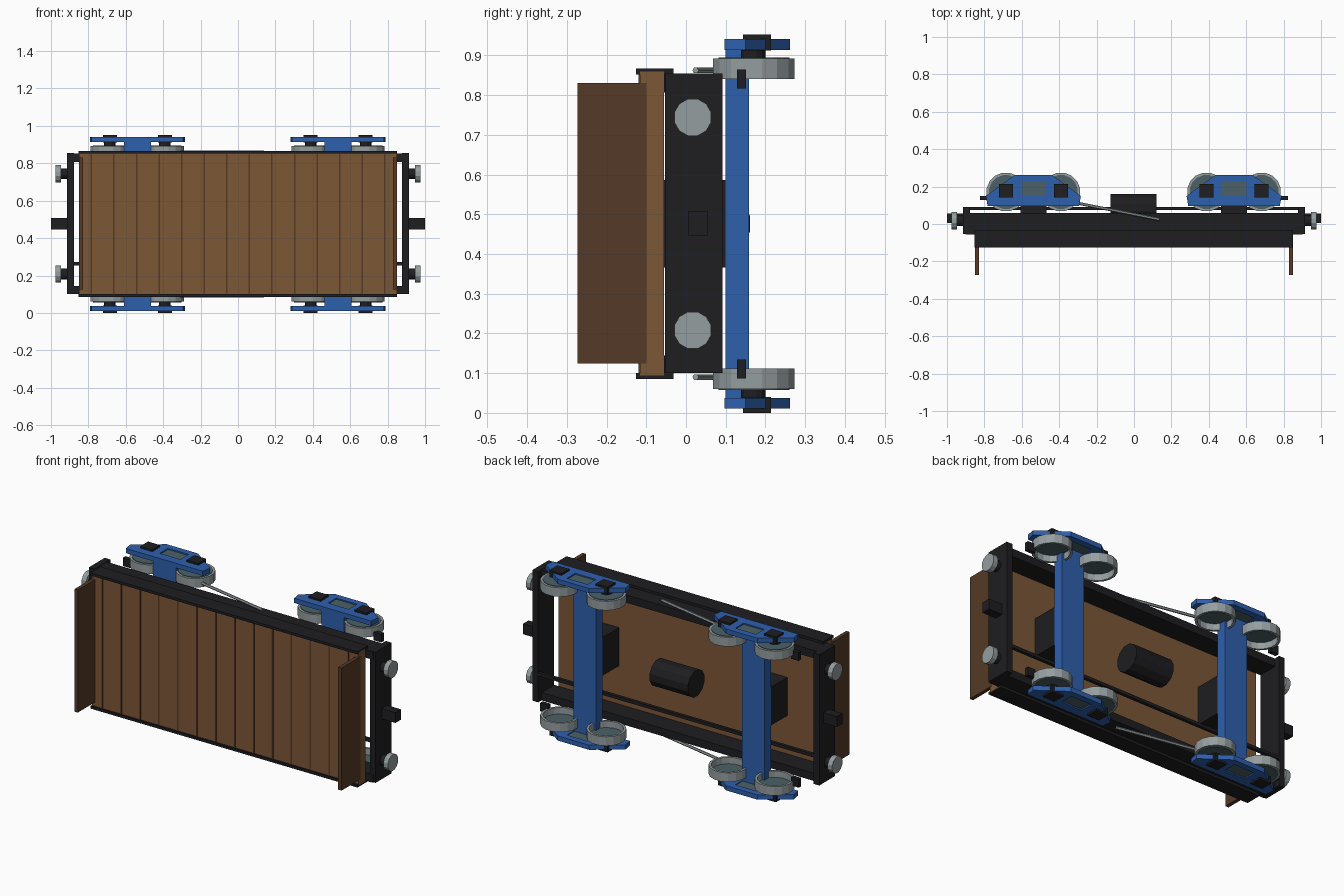
import bpy, bmesh, math
from mathutils import Vector, Matrix

if "Cube" in bpy.data.objects:
    bpy.data.objects.remove(bpy.data.objects["Cube"])

ZC = 0.476  # mid-plane of the wagon's width


def mat(name, r, g, b):
    m = bpy.data.materials.new(name)
    m.diffuse_color = (r, g, b, 1)
    m.use_nodes = True
    m.node_tree.nodes["Principled BSDF"].inputs["Base Color"].default_value = m.diffuse_color
    return m


WOOD = mat("wood", .2, .095, .037)
DARK_WOOD = mat("dark_wood", .09, .042, .02)
BLACK = mat("black_iron", .013, .013, .015)
BLUE = mat("blue_paint", .027, .115, .42)
STEEL = mat("steel", .3, .34, .35)
SLATE = mat("slate", .07, .12, .135)


def finish(name, bm, m):
    bmesh.ops.recalc_face_normals(bm, faces=bm.faces)
    me = bpy.data.meshes.new(name)
    bm.to_mesh(me)
    bm.free()
    me.materials.append(m)
    ob = bpy.data.objects.new(name, me)
    bpy.context.collection.objects.link(ob)
    return ob


def box(name, x, y, z, m):
    """Box from (min, max) ranges."""
    bm = bmesh.new()
    r = [sorted(v) for v in (x, y, z)]
    mx = Matrix.Translation([(a + b) / 2 for a, b in r]) @ Matrix.Diagonal([b - a for a, b in r] + [1])
    bmesh.ops.create_cube(bm, size=1, matrix=mx)
    return finish(name, bm, m)


def rod(name, p, q, rad, n, m):
    """Cylinder from p to q, turned so that it has flat sides on the axes."""
    p, q = Vector(p), Vector(q)
    d = q - p
    mx = Matrix.Translation((p + q) / 2) @ d.to_track_quat('Z', 'Y').to_matrix().to_4x4() @ Matrix.Rotation(math.pi / n, 4, 'Z')
    bm = bmesh.new()
    bmesh.ops.create_cone(bm, cap_ends=True, segments=n, radius1=rad, radius2=rad, depth=d.length, matrix=mx)
    return finish(name, bm, m)


def prism(name, pts, z0, z1, m):
    """Profile in x/y extruded along z."""
    bm = bmesh.new()
    f = bm.faces.new([bm.verts.new((x, y, z0)) for x, y in pts])
    g = bmesh.ops.extrude_face_region(bm, geom=[f])["geom"]
    bmesh.ops.translate(bm, vec=(0, 0, z1 - z0), verts=[v for v in g if isinstance(v, bmesh.types.BMVert)])
    return finish(name, bm, m)


def tyre(name, cx, cy, z0, z1, ro, ri, n):
    """Hollow wheel rim with its axis along z."""
    bm = bmesh.new()
    loops = []
    for r, z in ((ro, z0), (ro, z1), (ri, z1), (ri, z0)):
        loops.append([bm.verts.new((cx + r * math.cos(2 * math.pi * (i + .5) / n),
                                    cy + r * math.sin(2 * math.pi * (i + .5) / n), z)) for i in range(n)])
    for k in range(4):
        a, b = loops[k], loops[(k + 1) % 4]
        for i in range(n):
            j = (i + 1) % n
            bm.faces.new((a[i], a[j], b[j], b[i]))
    return finish(name, bm, STEEL)


# Deck with plank seams
box("deck", (-.85, .85), (-.116, -.055), (.094, .859), WOOD)
for i in range(14):
    x = -.784 + i * .1207
    box("plank_seam", (x - .004, x + .004), (-.119, -.11), (.095, .858), DARK_WOOD)

# Ends: flap, headstock, coupler, buffers
for s in (-1, 1):
    box("end_flap", (s * .83, s * .851), (-.273, -.1), (.124, .83), DARK_WOOD)
    box("headstock", (s * .878, s * .914), (-.053, .092), (.101, .854), BLACK)
    box("coupler", (s * .9, s), (.005, .055), (.447, .507), BLACK)
    for dz in (-.268, .268):
        z = ZC + dz
        rod("buffer_shaft", (s * .91, .017, z), (s * .95, .017, z), .03, 12, BLACK)
        rod("buffer_head", (s * .947, .017, z), (s * .976, .017, z), .048, 12, STEEL)

# Brake pipe and air tank under the floor
box("brake_pipe", (-.9, .9), (.074, .092), (.253, .271), BLACK)
rod("air_tank", (-.125, .086, ZC), (.119, .086, ZC), .0776, 12, BLACK)

# Centre bolsters and cross beams
for c in (-.538, .535):
    box("bolster", (c - .07, c + .07), (-.055, .1), (.366, .586), BLACK)
    box("cross_beam", (c - .072, c + .072), (.099, .158), (.03, .922), BLUE)

# Everything repeated on the two long sides; w(d) is a distance in from the side
for side in (0, 1):
    def w(d):
        return d if side == 0 else 2 * ZC - d

    box("side_sill", (-.9, .9), (-.055, .06), (w(.1), w(.145)), BLACK)
    box("deck_edge_rail", (-.853, .85), (-.126, -.032), (w(.085), w(.1)), BLACK)
    rod("brake_lever", (-.31, .113, w(.09)), (.137, .024, w(.09)), .008, 6, STEEL)
    for c in (-.538, .535):
        # Side frame: two mirrored C-shaped halves around the spring window
        for h in (-1, 1):
            prof = [(0, .097), (.245, .097), (.254, .15), (.1, .262), (0, .262),
                    (0, .225), (.066, .225), (.066, .15), (0, .15)]
            prism("side_frame", [(c + h * x, y) for x, y in prof], w(.011), w(.038), BLUE)
            x = c + h * .147
            box("axle_box", (x - .038, x + .038), (.143, .214), (w(0), w(.04)), BLACK)
            rod("axle_stub", (x, .169, w(.035)), (x, .169, w(.065)), .032, 12, BLACK)
            tyre("wheel_rim", x, .171, w(.06), w(.112), .1045, .091, 16)
            rod("wheel_web", (x, .171, w(.057)), (x, .171, w(.075)), .0915, 16, SLATE)
        box("spring_block", (c - .066, c + .066), (.15, .225), (w(.018), w(.034)), SLATE)
        # Small block outside the outer wheel
        s = 1 if c > 0 else -1
        box("brake_block", (s * .775, s * .824), (.128, .151), (w(.087), w(.135)), BLACK)
